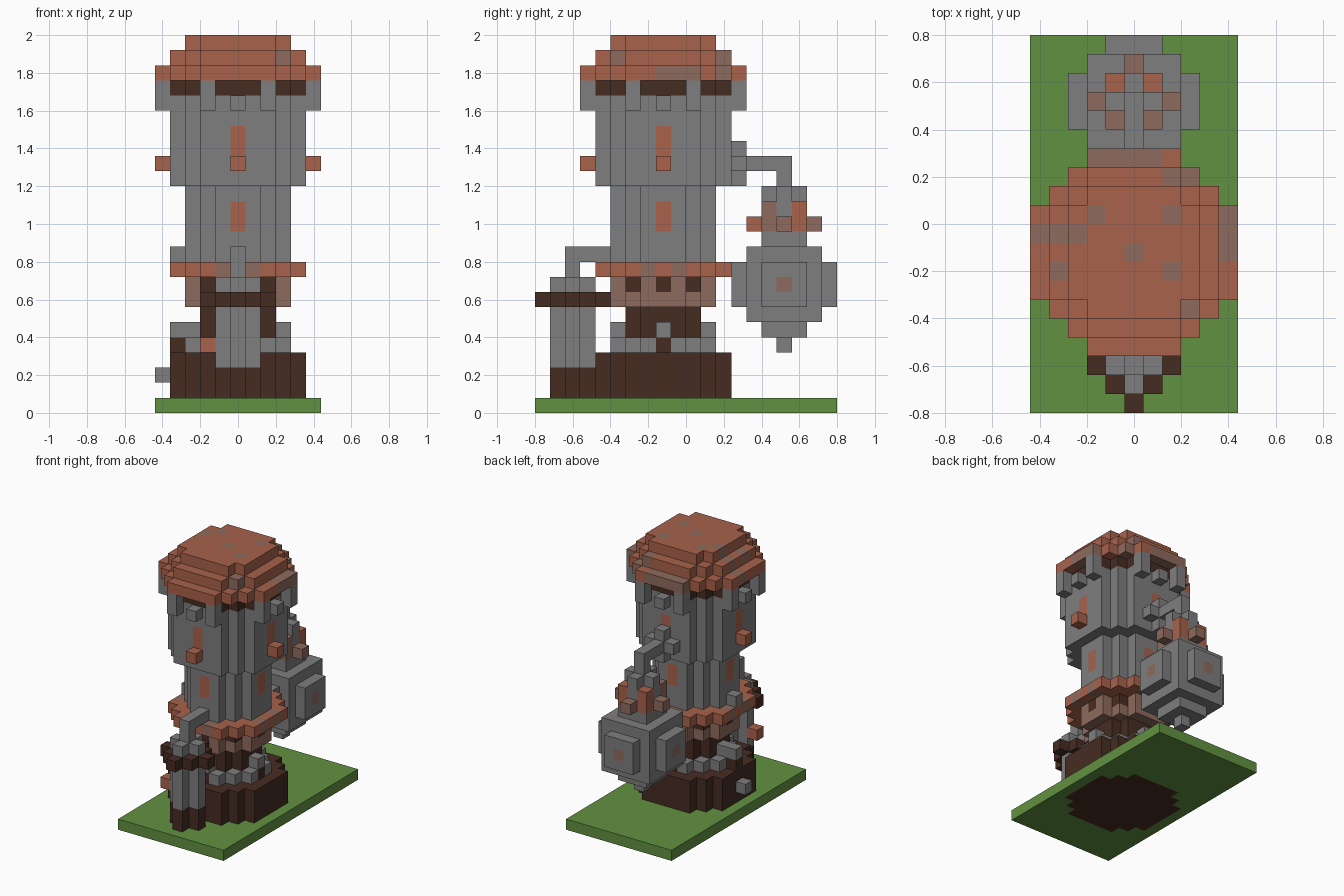
import bpy
import bmesh
from mathutils import Vector

cube = bpy.data.objects.get("Cube")
if cube:
    bpy.data.objects.remove(cube, do_unlink=True)

S = 0.08          # block size
Y0 = -0.12        # tower axis


def linear(c):
    c /= 255
    return c / 12.92 if c <= 0.04045 else ((c + 0.055) / 1.055) ** 2.4


def material(name, *rgb):
    m = bpy.data.materials.new(name)
    col = [linear(c) for c in rgb] + [1]
    m.use_nodes = True
    m.diffuse_color = col
    bsdf = m.node_tree.nodes["Principled BSDF"]
    bsdf.inputs["Base Color"].default_value = col
    bsdf.inputs["Roughness"].default_value = 1
    return m


MATS = {
    "green": material("grass green", 97, 145, 65),
    "gray": material("stone gray", 126, 126, 126),
    "red": material("terracotta", 168, 98, 75),
    "mixed": material("weathered terracotta", 142, 107, 93),
    "dark": material("dark brown", 70, 44, 34),
}
NAMES = list(MATS)
cells = {}        # (i, j, k) -> (part, colour)


def put(part, colour, where, layers):
    for k in layers:
        for i, j in where:
            cells[i, j, k] = (part, colour)


def disc(r, limit=None):
    limit = limit or (r + 0.5) ** 2
    span = range(-r, r + 1)
    return [(i, j) for i in span for j in span if i * i + j * j <= limit]


def box(a, b, c, d):
    return [(i, j) for i in range(a, b + 1) for j in range(c, d + 1)]


def diamond(r, cj, ring=False):
    span = range(-r, r + 1)
    return [(i, j + cj) for i in span for j in span
            if (abs(i) + abs(j) == r if ring else abs(i) + abs(j) <= r)]


def around(a, b=0):
    return list({(s * p, t * q) for p, q in ((a, b), (b, a))
                 for s in (1, -1) for t in (1, -1)})


def recolour(colour, where, layers):
    for k in layers:
        for i, j in where:
            if (i, j, k) in cells:
                cells[i, j, k] = (cells[i, j, k][0], colour)


# ground plate and tower foot
put("ground_plate", "green", box(-5, 5, -8, 11), [0])
put("tower_foot", "dark", disc(4), range(0, 4))

# stones on the foot, narrow waist and terracotta ring
put("foot_stones", "gray", disc(3), [4])
recolour("dark", around(3), [4])
put("waist", "dark", disc(2), [5, 6])
put("foot_stones", "gray", around(3), [5])
put("waist_band", "mixed", disc(3), [7])
put("ring_support", "dark", disc(3), [8])
recolour("mixed", around(3, 1), [8])
put("tower_ring", "red", disc(4), [9])
recolour("mixed", around(4, 1), [9])

# tower shaft and wider upper storey with windows
put("tower_shaft", "gray", disc(3), range(10, 15))
recolour("red", around(3), [12, 13])
put("upper_storey", "gray", disc(4), range(15, 21))
recolour("red", around(4), [16, 17, 18])
put("window_sills", "red", [(5, 0), (-5, 0), (0, -5)], [16])

# posts and corbels under the roof
put("roof_gallery", "dark", disc(4), [21])
put("gallery_posts", "gray", around(5, 2), [20, 21])
put("gallery_corbels", "gray", around(5), [20])

# stepped roof with weathered tiles
put("roof", "red", disc(5), [22])
put("roof", "red", disc(4), [23])
put("roof", "red", disc(3, 13), [24])
recolour("mixed", [(0, 0), (2, 2), (-2, 2), (2, -1)], [24])
recolour("mixed", [(-4, -1), (3, -3), (-4, 1), (2, 4)], [23])
recolour("mixed", box(-2, 1, 5, 5) + box(5, 5, 0, 2)
         + [(-5, 1), (2, 4), (3, 4)], [22])
recolour("mixed", [(-3, 1)], [24])

# small front turret and its bridge to the shaft
put("turret", "dark", diamond(1, -6), [1, 2])
put("turret", "gray", diamond(1, -6), range(3, 9))
put("turret_collar", "dark", diamond(2, -6, True), [7])
put("turret_bridge", "gray", [(0, -6)], [9])
put("turret_bridge", "gray", box(0, 0, -6, -4), [10])
put("turret_lamp", "red", [(-2, -6)], [4])

# loose blocks on one flank
put("flank_blocks", "gray", [(-5, 0)], [2])
put("flank_blocks", "dark", [(-4, 0)], [4])
put("flank_blocks", "gray", [(-4, 0)], [5, 10])

# hanging pod at the back: core, face plates, tip
C = 8
put("pod", "gray", box(-2, 2, C - 2, C + 2), range(6, 11))
put("pod", "gray", box(-1, 1, C - 3, C + 3), [7, 8, 9])
put("pod", "gray", box(-3, 3, C - 1, C + 1), [7, 8, 9])
put("pod", "gray", box(-1, 1, C - 1, C + 1), [5, 11])
put("pod_tip", "gray", [(0, C)], [4])
recolour("mixed", [(3, C), (-3, C), (0, C + 3), (0, C - 3)], [8])

# pod neck with terracotta ring
put("pod_neck", "gray", diamond(1, C), [12, 13, 14])
put("pod_ring", "red", diamond(2, C, True), [12])
put("pod_ring", "red", box(-1, -1, C - 1, C + 1) + box(1, 1, C - 1, C + 1), [13])
put("pod_neck", "gray", [(1, C), (-1, C)], [13])
recolour("mixed", [(2, C), (-2, C), (0, C + 2)], [12])
recolour("mixed", [(1, C - 1), (-1, C - 1)], [12, 13])

# hanging arm and wall bracket
put("pod_arm", "gray", [(0, C)], [15])
put("pod_arm", "gray", box(0, 0, 5, C), [16])
put("arm_bracket", "gray", [(0, 5)], [15, 17])
put("arm_bracket", "gray", [(-1, 5), (1, 5)], [16])

# turn each part into a mesh of its exposed block faces
FACES = []
for axis in range(3):
    for sign in (1, -1):
        n, u = Vector((0, 0, 0)), Vector((0, 0, 0))
        n[axis] = sign
        u[(axis + 1) % 3] = 1
        FACES.append((n, u, n.cross(u)))

for part in dict.fromkeys(p for p, c in cells.values()):
    bm = bmesh.new()
    for key, (owner, colour) in cells.items():
        if owner != part:
            continue
        i, j, k = key
        centre = Vector((i, j, k + 0.5)) * S + Vector((0, Y0, 0))
        for n, u, v in FACES:
            if (i + int(n.x), j + int(n.y), k + int(n.z)) in cells:
                continue
            corners = [centre + (n + a * u + b * v) * S / 2
                       for a, b in ((-1, -1), (1, -1), (1, 1), (-1, 1))]
            face = bm.faces.new([bm.verts.new(c) for c in corners])
            face.material_index = NAMES.index(colour)
    bmesh.ops.remove_doubles(bm, verts=bm.verts, dist=0.001)
    mesh = bpy.data.meshes.new(part)
    bm.to_mesh(mesh)
    bm.free()
    for m in MATS.values():
        mesh.materials.append(m)
    bpy.context.collection.objects.link(bpy.data.objects.new(part, mesh))
